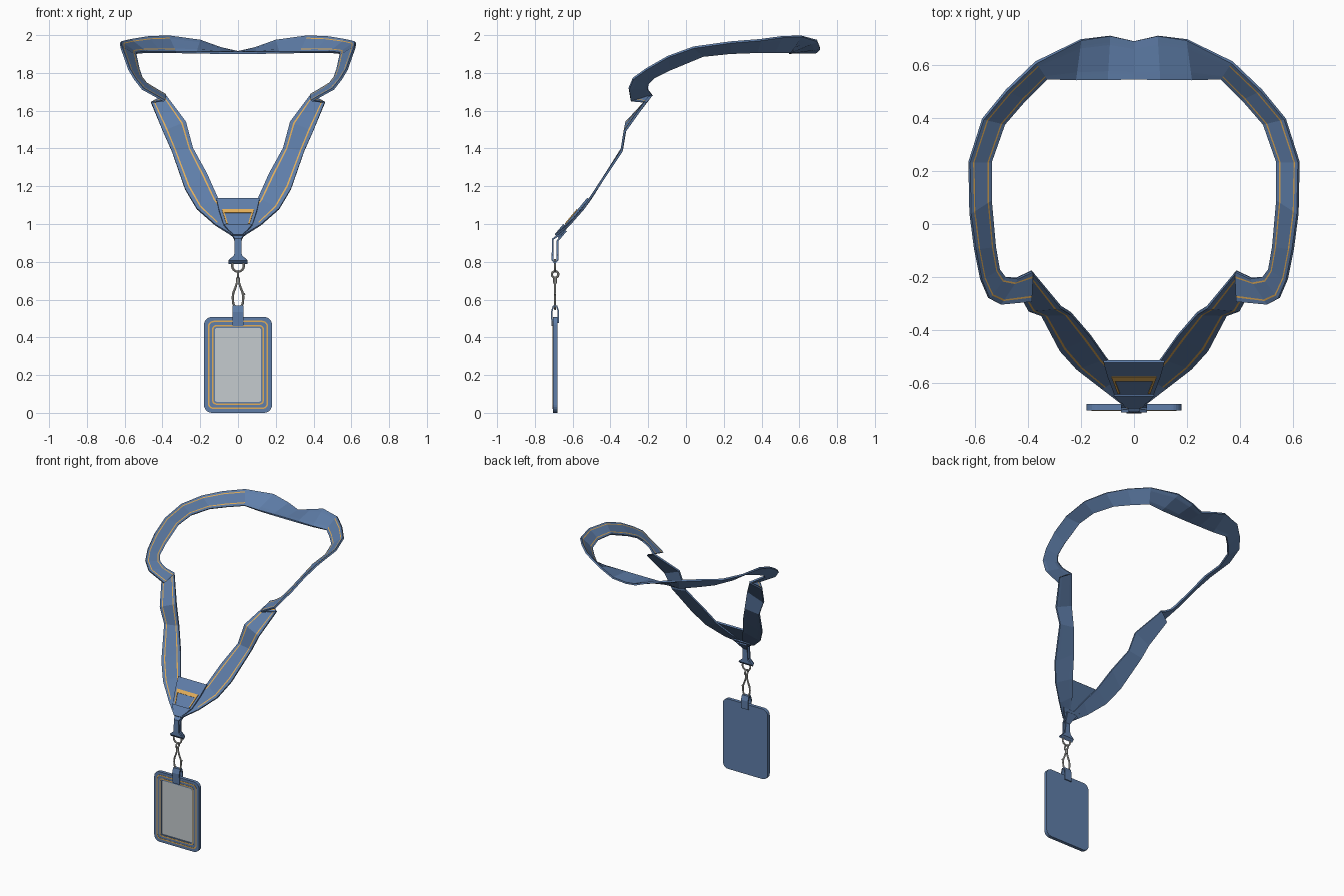
import bpy, bmesh, math
from mathutils import Vector as V

if "Cube" in bpy.data.objects:
    bpy.data.objects.remove(bpy.data.objects["Cube"])


def material(name, rgb):
    m = bpy.data.materials.new(name)
    m.diffuse_color = (*rgb, 1)
    m.use_nodes = True
    m.node_tree.nodes["Principled BSDF"].inputs["Base Color"].default_value = m.diffuse_color
    return m


BLUE = material("blue_webbing", (0.115, 0.21, 0.40))
GOLD = material("golden_stitch", (0.76, 0.42, 0.10))
METAL = material("brushed_metal", (0.52, 0.52, 0.49))
CLEAR = material("window_grey", (0.56, 0.60, 0.62))


def finish(bm, name, mats, mirror=False):
    bmesh.ops.recalc_face_normals(bm, faces=bm.faces)
    me = bpy.data.meshes.new(name)
    bm.to_mesh(me)
    bm.free()
    ob = bpy.data.objects.new(name, me)
    bpy.context.collection.objects.link(ob)
    for m in mats:
        me.materials.append(m)
    if mirror:
        ob.modifiers.new("mirror", 'MIRROR')
    return ob


def ribbon(name, stations, thick, stitched=None, mirror=False):
    """Flat band through (outer, inner) edge pairs; stitched = station range with gold lines."""
    fr = [0, .14, .20, .80, .86, 1] if stitched else [0, 1]
    n = len(fr)
    bm = bmesh.new()
    rings = []
    for i, (o, inn) in enumerate(stations):
        mid = lambda k: (V(stations[k][0]) + V(stations[k][1])) / 2
        t = mid(min(i + 1, len(stations) - 1)) - mid(max(i - 1, 0))
        o, inn = V(o), V(inn)
        nor = (inn - o).cross(t).normalized() * thick / 2
        if mirror and i == 0:
            nor.x = 0
        pts = [o.lerp(inn, f) + nor for f in fr] + [o.lerp(inn, f) - nor for f in reversed(fr)]
        rings.append([bm.verts.new(p) for p in pts])
    for i in range(len(rings) - 1):
        a, b = rings[i], rings[i + 1]
        for k in range(2 * n):
            k2 = (k + 1) % (2 * n)
            f = bm.faces.new((a[k], a[k2], b[k2], b[k]))
            if stitched and k in (1, 3) and stitched[0] <= i < stitched[1]:
                f.material_index = 1
    if not mirror:
        bm.faces.new(rings[0])
    bm.faces.new(rings[-1])
    return finish(bm, name, [BLUE, GOLD], mirror)


# neck strap: half loop from the nape, over the shoulder fold, down to the chest
neck = [
    ((0, .69, 1.91), (0, .545, 1.907)),
    ((.09, .71, 1.93), (.1, .545, 1.907)),
    ((.20, .695, 1.97), (.22, .545, 1.907)),
    ((.37, .61, 1.995), (.33, .55, 1.909)),
    ((.48, .505, 1.99), (.41, .47, 1.91)),
    ((.57, .396, 1.975), (.49, .377, 1.91)),
    ((.622, .234, 1.962), (.54, .234, 1.905)),
    ((.618, .04, 1.935), (.54, .09, 1.89)),
    ((.60, -.095, 1.886), (.525, -.085, 1.817)),
    ((.577, -.21, 1.82), (.51, -.17, 1.775)),
    ((.547, -.28, 1.77), (.487, -.20, 1.745)),
    ((.505, -.302, 1.716), (.44, -.205, 1.716)),
    ((.39, -.292, 1.652), (.385, -.18, 1.684)),
    ((.46, -.215, 1.645), (.386, -.18, 1.685)),
    ((.397, -.325, 1.49), (.275, -.315, 1.54)),
    ((.35, -.342, 1.385), (.238, -.338, 1.40)),
    ((.28, -.475, 1.185), (.164, -.423, 1.265)),
    ((.217, -.545, 1.08), (.106, -.505, 1.135)),
    ((.12, -.62, .995), (.05, -.575, 1.05)),
    ((.03, -.69, .94), (.0, -.665, .96)),
]
ribbon("neck_strap", neck, .012, stitched=(3, 18), mirror=True)


def chest(z):
    """Depth of the sloping chest panel at height z."""
    return -.51 - (1.135 - z) * .83


def band(name, rows, off, thick):
    """Symmetric band lying on the chest slope: rows of (height, half width)."""
    return ribbon(name, [((w, chest(z) - off, z), (-w, chest(z) - off, z)) for z, w in rows], thick)


# joining panel with its clamp and stitched trapezoid
band("chest_panel", [(1.135, .115), (1.07, .10), (.99, .075)], .008, .012)
band("chest_clamp", [(.99, .075), (.96, .05), (.935, .022)], .008, .03)
band("stitch_bar", [(1.077, .083), (1.058, .079)], .018, .006).data.materials[0] = GOLD
for s in (-1, 1):
    ob = ribbon("stitch_side", [((s * x + .004, chest(z) - .018, z), (s * x - .004, chest(z) - .018, z))
                                for z, x in ((1.075, .081), (1.0, .057))], .006)
    ob.data.materials[0] = GOLD


def loop(name, path, thick):
    """Webbing bent in the side plane: path of (y, z, half width)."""
    return ribbon(name, [((w, y, z), (-w, y, z)) for y, z, w in path], thick)


# hanging loop, flared where it holds the ring
loop("strap_loop", [(-.64, .965, .045), (-.705, .92, .018), (-.706, .835, .02), (-.706, .808, .05),
                    (-.694, .793, .05), (-.681, .808, .05), (-.681, .835, .02), (-.681, .91, .018),
                    (-.635, .965, .04)], .010)
# tab joining the badge holder to the clasp
loop("holder_tab", [(-.708, .46, .028), (-.711, .535, .028), (-.702, .566, .028), (-.684, .566, .028),
                    (-.675, .535, .028), (-.676, .475, .028)], .008)

YC = -.693


def wire(name, pts, r, cyclic):
    cu = bpy.data.curves.new(name, 'CURVE')
    cu.dimensions = '3D'
    cu.bevel_depth = r
    cu.bevel_resolution = 2
    cu.use_fill_caps = True
    cu.materials.append(METAL)
    sp = cu.splines.new('POLY')
    sp.points.add(len(pts) - 1)
    for p, c in zip(sp.points, pts):
        p.co = (*c, 1)
    sp.use_cyclic_u = cyclic
    ob = bpy.data.objects.new(name, cu)
    bpy.context.collection.objects.link(ob)
    bpy.ops.object.select_all(action='DESELECT')
    ob.select_set(True)
    bpy.context.view_layer.objects.active = ob
    bpy.ops.object.convert(target='MESH')
    bpy.ops.object.shade_smooth_by_angle()


# metal ring, swivel eye, clasp and thumb lever
circ = [(math.cos(a * math.tau / 24), math.sin(a * math.tau / 24)) for a in range(24)]
wire("hanging_ring", [(.031 * c, YC, .779 + .031 * s) for c, s in circ], .006, True)
wire("swivel_eye", [(0, YC + .017 * c, .733 + .017 * s) for c, s in circ], .006, True)
wire("swivel_stem", [(0, YC, .718), (0, YC, .685)], .010, False)
half = [(.006, .69), (.013, .665), (.025, .635), (.028, .61), (.025, .58), (.014, .558)]
wire("clasp_body", [(x, YC, z) for x, z in half] + [(0, YC, .55)]
     + [(-x, YC, z) for x, z in reversed(half)], .006, True)
wire("clasp_lever", [(.025, YC, .622), (.037, YC, .632)], .005, False)


def outline(hx, z0, z1, r, seg=6):
    out = []
    for k, (cx, cz) in enumerate(((hx - r, z1 - r), (r - hx, z1 - r), (r - hx, z0 + r), (hx - r, z0 + r))):
        for i in range(seg + 1):
            a = (k + i / seg) * math.pi / 2
            out.append((cx + r * math.cos(a), cz + r * math.sin(a)))
    return out


def plate(name, y0, y1, hx, z0, z1, r, mat, border=None):
    """Rounded plate between depths y0 and y1, or a frame if a border width is given."""
    bm = bmesh.new()
    make = lambda pts, y: [bm.verts.new((x, y, z)) for x, z in pts]
    o = outline(hx, z0, z1, r)
    loops = [make(o, y0), make(o, y1)]
    if border:
        i = outline(hx - border, z0 + border, z1 - border, max(r - border, .012))
        loops += [make(i, y1), make(i, y0)]
        pairs = [(0, 1), (1, 2), (2, 3), (3, 0)]
    else:
        pairs = [(0, 1)]
        bm.faces.new(loops[0])
        bm.faces.new(loops[1])
    n = len(o)
    for a, b in pairs:
        for k in range(n):
            j = (k + 1) % n
            bm.faces.new((loops[a][k], loops[a][j], loops[b][j], loops[b][k]))
    return finish(bm, name, [mat])


# badge holder: back, raised frame, two stitch lines and clear window
plate("holder_back", -.691, -.680, .18, 0, .508, .042, BLUE)
plate("holder_frame", -.704, -.691, .18, 0, .508, .042, BLUE, .058)
plate("outer_stitch", -.7055, -.702, .160, .020, .488, .032, GOLD, .008)
plate("inner_stitch", -.7055, -.702, .137, .043, .465, .022, GOLD, .008)
plate("badge_window", -.698, -.690, .124, .056, .452, .016, CLEAR)
